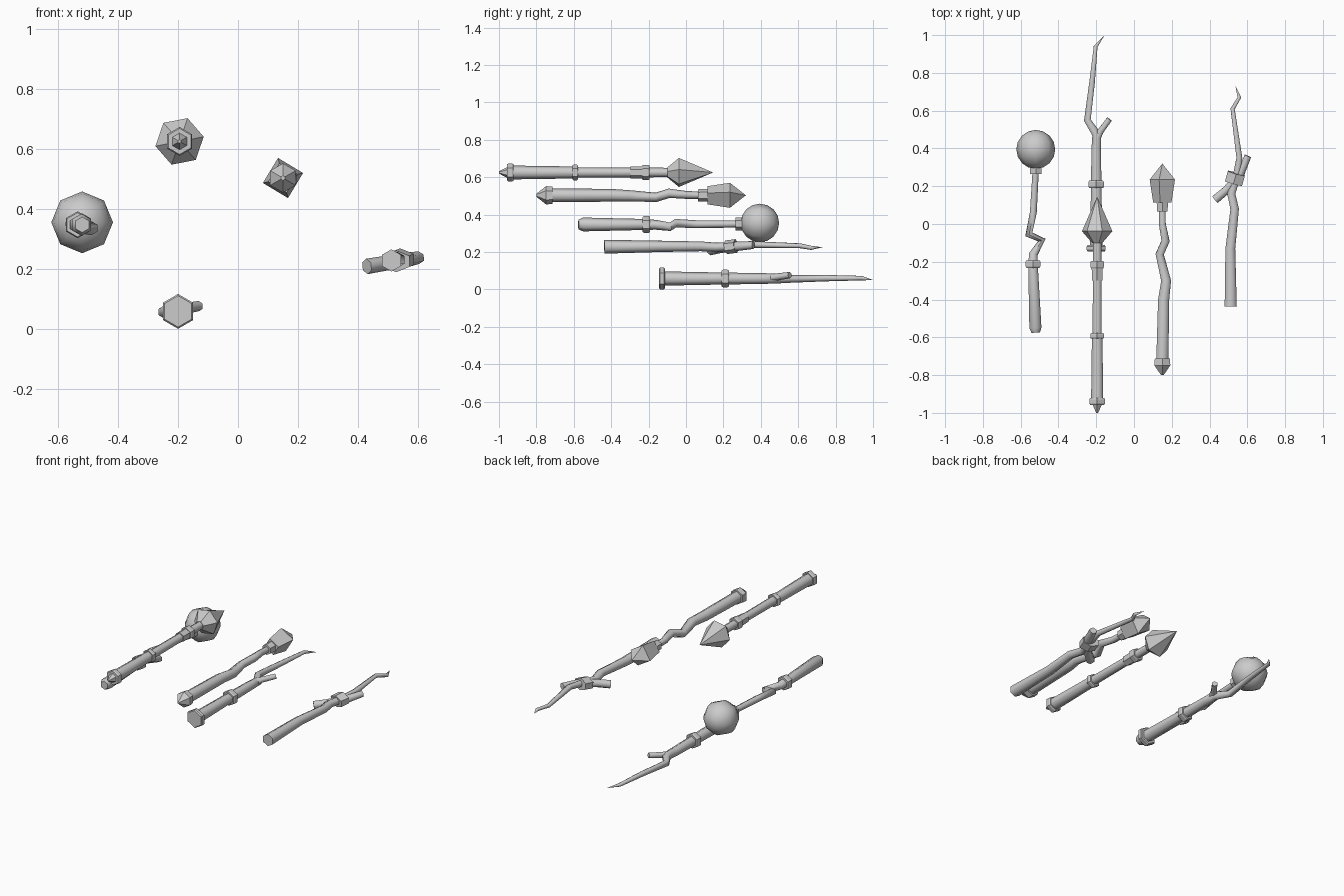
import bpy, bmesh, math
from mathutils import Vector

if "Cube" in bpy.data.objects:
    bpy.data.objects.remove(bpy.data.objects["Cube"])


def tube(name, pts, sides=6, turn=90, smooth=False, squash=1.0):
    """Skin a polygon section along (x, y, z, radius) points; radius 0 makes a point."""
    bm = bmesh.new()
    pos = [Vector(p[:3]) for p in pts]
    rings = []
    for i, p in enumerate(pts):
        t = Vector((0, 0, 0))
        if i > 0:
            t += (pos[i] - pos[i - 1]).normalized()
        if i < len(pts) - 1:
            t += (pos[i + 1] - pos[i]).normalized()
        t.normalize()
        side = t.cross(Vector((0, 0, 1))).normalized()
        up = side.cross(t)
        if p[3] == 0:
            rings.append([bm.verts.new(pos[i])] * sides)
            continue
        ring = []
        for k in range(sides):
            a = math.radians(turn) + k * math.tau / sides
            ring.append(bm.verts.new(pos[i] + p[3] * (side * math.cos(a) + up * math.sin(a) * squash)))
        rings.append(ring)
    for a, b in zip(rings, rings[1:]):
        for k in range(sides):
            n = (k + 1) % sides
            face = list(dict.fromkeys((a[k], a[n], b[n], b[k])))
            bm.faces.new(face)
    for r, ring in ((pts[0][3], rings[0]), (pts[-1][3], rings[-1])):
        if r > 0:
            bm.faces.new(ring)
    bmesh.ops.recalc_face_normals(bm, faces=bm.faces)
    me = bpy.data.meshes.new(name)
    bm.to_mesh(me)
    bm.free()
    ob = bpy.data.objects.new(name, me)
    bpy.context.collection.objects.link(ob)
    if smooth:
        bpy.ops.object.select_all(action='DESELECT')
        ob.select_set(True)
        bpy.context.view_layer.objects.active = ob
        bpy.ops.object.shade_smooth_by_angle(angle=math.radians(65))
    return ob


def lathe(name, x, z, profile, **kw):
    """Straight part along y from (y, radius) pairs."""
    return tube(name, [(x, y, z, r) for y, r in profile], **kw)


def ring(name, x, z, y0, y1, r):
    c = (y1 - y0) * 0.2
    return lathe(name, x, z, [(y0, r * .9), (y0 + c, r), (y1 - c, r), (y1, r * .9)])


# Forked wand (lowest)
x, z = -0.2, 0.058
ring("forked_wand_pommel", x, z, -0.145, -0.112, 0.058)
tube("forked_wand_shaft", [(x, -0.12, z, .038), (x, 0.2, z, .032), (x, 0.4, z, .029),
     (-0.198, 0.475, z, .027), (-0.247, 0.55, .056, .021), (-0.222, 0.75, .06, .017),
     (-0.203, 0.94, .06, .012), (-0.156, 1.0, .05, 0)], smooth=True)
tube("forked_wand_twig", [(-0.2, 0.44, .06, .021), (-0.178, 0.49, .067, .019),
     (-0.13, 0.555, .076, .017)], smooth=True)
ring("forked_wand_ring", x, z, 0.19, 0.23, 0.047)

# Crossed-twig wand
tube("twig_wand_shaft", [(.512, -.437, .228, .037), (.51, -.13, .23, .03), (.533, .08, .23, .026),
     (.515, .16, .225, .025), (.54, .24, .23, .023), (.558, .35, .24, .018),
     (.522, .61, .233, .013), (.558, .67, .222, .011), (.537, .73, .225, 0)], smooth=True)
tube("twig_wand_branch", [(.43, .13, .208, .026), (.49, .18, .218, .025),
     (.565, .27, .23, .025), (.603, .36, .237, .021)], smooth=True)
tube("twig_wand_band", [(.527, .215, .225, .054), (.542, .268, .232, .054)], squash=.68)

# Orb wand
x, z = -0.52, 0.347
tube("orb_wand_shaft", [(x, -.575, z, .026), (-.522, -.55, z, .037), (-.535, -.21, z, .029),
     (-.533, -.16, .345, .026), (-.488, -.085, .335, .023), (-.557, -.055, .354, .023),
     (-.533, .06, .348, .021), (x, .29, .35, .019)], smooth=True)
ring("orb_wand_ring", -0.535, z, -.232, -.192, .045)
lathe("orb_wand_collar", x, .35, [(.265, .035), (.315, .035)])
bpy.ops.mesh.primitive_uv_sphere_add(segments=8, ring_count=8, radius=0.103,
                                     location=(x, .395, .355), rotation=(math.pi / 2, 0, 0))
orb = bpy.context.object
orb.name = "orb_wand_orb"
bpy.ops.object.shade_smooth()

# Square-crystal wand
x, z = 0.15, 0.503
lathe("square_crystal_wand_pommel", x, z, [(-.8, .008), (-.748, .049), (-.713, .046)])
tube("square_crystal_wand_shaft", [(x, -.72, z, .037), (.157, -.4, z, .034), (.17, -.3, .5, .03),
     (.136, -.16, .492, .025), (.167, -.09, .514, .025), (.15, .0, .505, .021),
     (x, .09, .503, .019)], smooth=True)
lathe("square_crystal_wand_collar", x, z, [(.065, .032), (.125, .035)])
lathe("square_crystal_wand_head", x, z, [(.115, .05), (.235, .069), (.32, 0)],
      sides=4, turn=14)

# Pointed-crystal wand (highest)
x, z = -0.195, 0.625
lathe("pointed_crystal_wand_spike", x, z, [(-1.0, .006), (-.945, .034)])
ring("pointed_crystal_wand_pommel_ring", x, z, -.957, -.922, .048)
lathe("pointed_crystal_wand_grip", x, z, [(-.93, .037), (-.59, .032)], smooth=True)
ring("pointed_crystal_wand_grip_ring", x, z, -.607, -.578, .042)
lathe("pointed_crystal_wand_shaft", x, z, [(-.59, .028), (-.08, .025)], smooth=True)
lathe("pointed_crystal_wand_collar", x, z, [(-.298, .032), (-.2, .034)])
ring("pointed_crystal_wand_collar_ring", x, z, -.235, -.195, .041)
lathe("pointed_crystal_wand_head", x, z, [(-.1, .028), (-.038, .082), (.145, 0)], turn=71)
